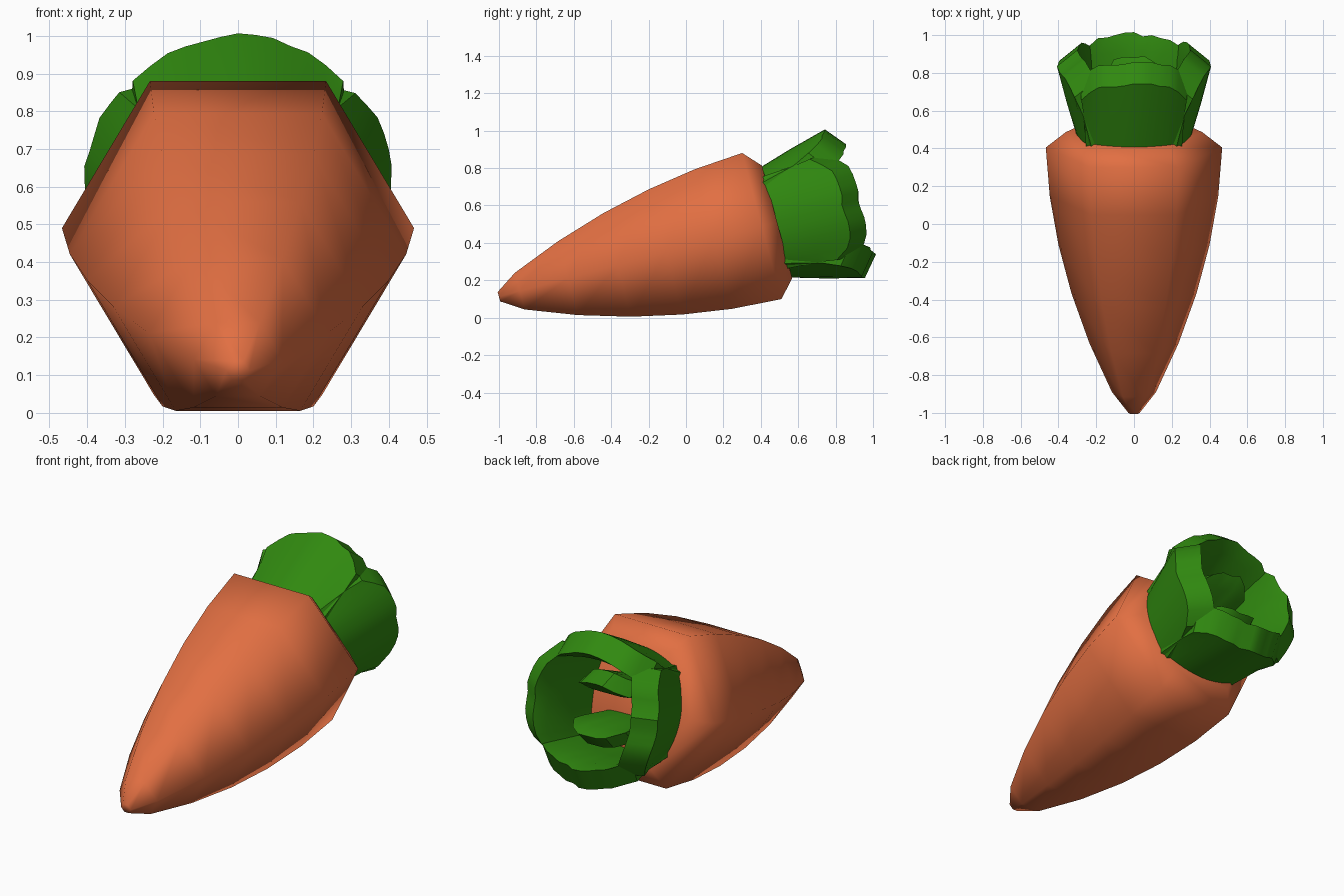
import bpy, bmesh, math, random
from mathutils import Matrix

if "Cube" in bpy.data.objects:
    bpy.data.objects.remove(bpy.data.objects["Cube"])

random.seed(4)
# Carrot frame: local y runs along the tilted axis, origin at the widest ring
FRAME = Matrix.Translation((0, 0.405, 0.49)) @ Matrix.Rotation(math.radians(15.05), 4, 'X')


def material(name, rgb):
    m = bpy.data.materials.new(name)
    m.diffuse_color = (*rgb, 1)
    m.use_nodes = True
    m.node_tree.nodes["Principled BSDF"].inputs["Base Color"].default_value = m.diffuse_color
    return m


orange = material("carrot orange", (0.76, 0.16, 0.055))
green = material("leaf green", (0.03, 0.25, 0.005))


def finish(bm, name, mat, matrix, angle):
    bmesh.ops.recalc_face_normals(bm, faces=bm.faces)
    me = bpy.data.meshes.new(name)
    bm.to_mesh(me)
    bm.free()
    me.materials.append(mat)
    ob = bpy.data.objects.new(name, me)
    bpy.context.collection.objects.link(ob)
    ob.matrix_world = matrix
    bpy.ops.object.select_all(action='DESELECT')
    ob.select_set(True)
    bpy.context.view_layer.objects.active = ob
    bpy.ops.object.shade_smooth_by_angle(angle=math.radians(angle))


def bridge(bm, rings, closed):
    for a, b in zip(rings, rings[1:]):
        n = len(a)
        for i in range(n if closed else n - 1):
            j = (i + 1) % n
            bm.faces.new((a[i], a[j], b[j], b[i]))
    bm.faces.new(rings[0])
    bm.faces.new(rings[-1])


# Root: six-sided tapered body, (distance along axis, radius)
bm = bmesh.new()
rings = []
for u, r in [(-1.455, 0.03), (-1.34, 0.117), (-1.073, 0.236), (-0.80, 0.331),
             (-0.533, 0.40), (-0.267, 0.446), (0, 0.467), (0.085, 0.36)]:
    rings.append([bm.verts.new((r * math.cos(k * math.pi / 3), u, r * math.sin(k * math.pi / 3)))
                  for k in range(6)])
bridge(bm, rings, True)
finish(bm, "carrot_root", orange, FRAME, 62)


# Leaf: a bowed slab whose wedge-shaped tip is rounded and slightly ruffled
def leaf(name, turn, profile, w0, w1, bow, steps=12):
    bm = bmesh.new()
    rings = []
    length = max(u for u, r, t in profile)
    for i in range(steps + 1):
        w = -1 + 2 * i / steps
        ruffle = random.uniform(-0.012, 0.012)
        ring = []
        for u, r, inner in profile:
            f = max(u, 0) / length
            x = w * (w0 + (w1 - w0) * f)
            drop = bow * x * x
            # inner side thins out towards the edges
            rr = r - drop + (0.035 * w * w if inner else 0)
            uu = u + (f > 0.7) * (ruffle - 0.1 * w ** 4)
            ring.append(bm.verts.new((x, uu, rr + ruffle * 0.4 * f)))
        rings.append(ring)
    bridge(bm, rings, True)
    finish(bm, name, green, FRAME @ Matrix.Rotation(math.radians(turn), 4, 'Y'), 35)


outer = [(0.06, 0.30, 0), (0.25, 0.355, 0), (0.45, 0.408, 0),
         (0.54, 0.30, 0), (0.46, 0.265, 1), (0.25, 0.25, 1), (0.06, 0.235, 1)]
for name, turn in (("top", 0), ("right", 90), ("bottom", 180), ("left", 270)):
    leaf("outer_leaf_" + name, turn, outer, 0.25, 0.285, 1.2)

# Two smaller leaves inside the crown
inner = [(0.06, 0.15, 0), (0.36, 0.20, 0), (0.46, 0.14, 0), (0.38, 0.09, 1), (0.06, 0.06, 1)]
for name, turn in (("top", 0), ("bottom", 180)):
    leaf("inner_leaf_" + name, turn, inner, 0.12, 0.16, 1.8, 6)
